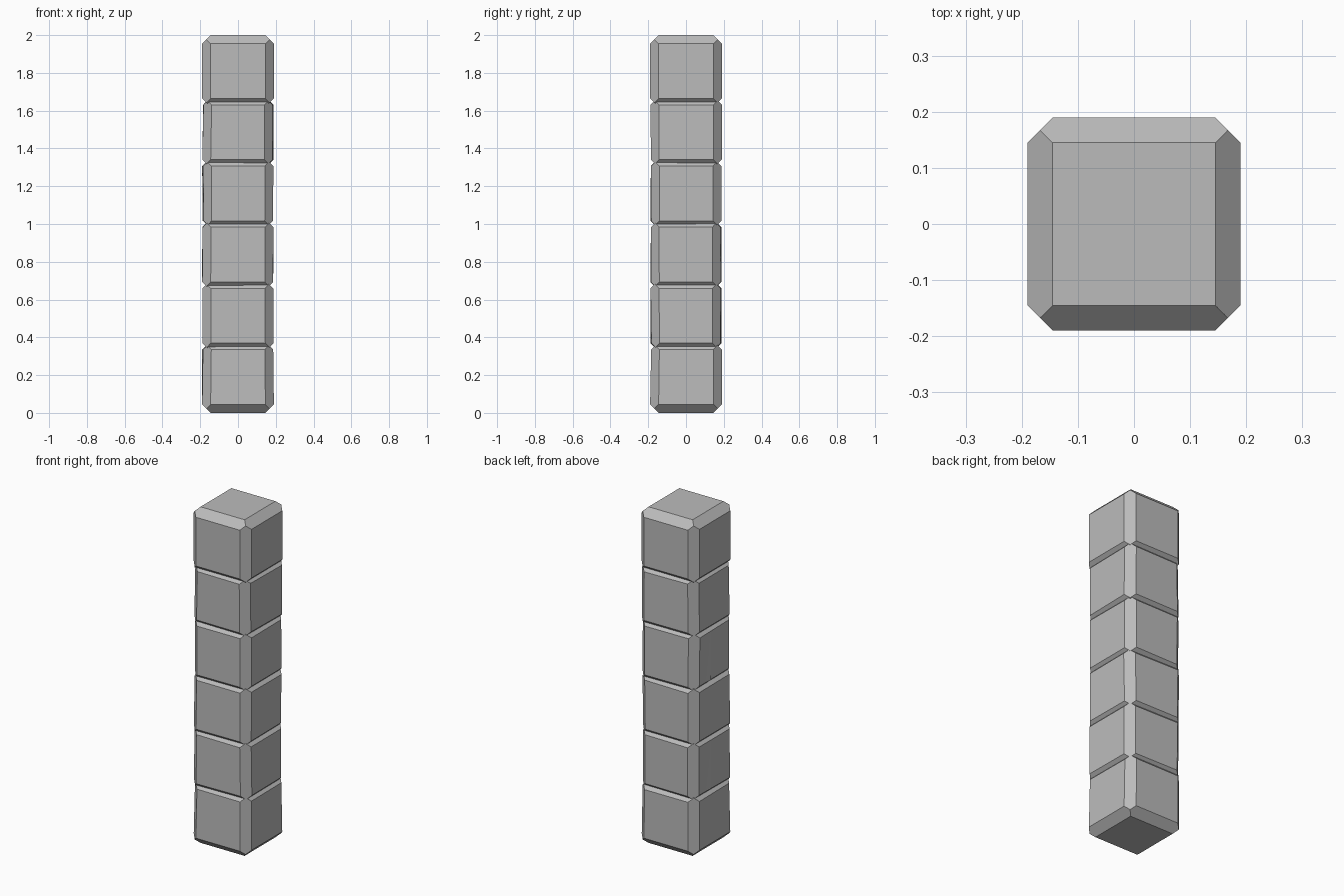
import bpy, bmesh, random
from itertools import product
from mathutils import Vector

cube = bpy.data.objects.get("Cube")
if cube:
    bpy.data.objects.remove(cube, do_unlink=True)

random.seed(4)
COUNT, SIZE, STEP = 6, 0.38, 0.324
HALF, CHAMFER = SIZE / 2, 0.045

stone = bpy.data.materials.new("grey stone")
grey = (0.5, 0.5, 0.5, 1)
stone.diffuse_color = grey
stone.use_nodes = True
stone.node_tree.nodes["Principled BSDF"].inputs["Base Color"].default_value = grey


def finish(bm, name):
    bmesh.ops.recalc_face_normals(bm, faces=bm.faces)
    mesh = bpy.data.meshes.new(name)
    bm.to_mesh(mesh)
    bm.free()
    mesh.materials.append(stone)
    obj = bpy.data.objects.new(name, mesh)
    bpy.context.collection.objects.link(obj)
    return obj


def stone_block(index):
    """Cube with flat chamfers that meet in a point, slightly worn at its corners."""
    bm = bmesh.new()
    inner, tip = HALF - CHAMFER, HALF - CHAMFER / 2
    worn = index < COUNT - 1
    for signs in product((-1, 1), repeat=3):
        # one shared wear offset per corner keeps the sides nearly flat
        wear = Vector((1, 1, 1))
        if worn:
            wear = Vector((random.uniform(0.96, 1), random.uniform(0.96, 1), 1))
            if index == 0 and signs[2] < 0:
                wear = Vector((1, 1, 1))
        corner = [Vector((tip, tip, tip))]
        for axis in range(3):
            p = Vector((inner, inner, inner))
            p[axis] = HALF
            corner.append(p)
        for p in corner:
            bm.verts.new([p[a] * signs[a] * wear[a] for a in range(3)])
    result = bmesh.ops.convex_hull(bm, input=bm.verts)
    loose = [v for v in bm.verts if not v.link_faces]
    bmesh.ops.delete(bm, geom=loose, context='VERTS')
    bmesh.ops.dissolve_limit(bm, angle_limit=0.06, verts=bm.verts, edges=bm.edges)
    bmesh.ops.translate(bm, verts=bm.verts, vec=(0, 0, index * STEP + HALF))
    return finish(bm, f"stone_block_{index + 1}")


def raised_chip(index):
    """Thin wedge standing proud of the side, ending in a vertical step."""
    bm = bmesh.new()
    low = index * STEP + CHAMFER
    profile = [(-0.18, 0.145), (-0.189, 0.035), (-0.175, 0.035), (-0.175, 0.145)]
    face = bm.faces.new([bm.verts.new((x, y, low)) for x, y in profile])
    top = bmesh.ops.extrude_face_region(bm, geom=[face])["geom"]
    verts = [v for v in top if isinstance(v, bmesh.types.BMVert)]
    bmesh.ops.translate(bm, verts=verts, vec=(0, 0, SIZE - 2 * CHAMFER))
    return finish(bm, f"raised_chip_{index + 1}")


# Stacked blocks, overlapping so that their chamfers form grooves
for i in range(COUNT):
    stone_block(i)

# Chipped sides on two of the blocks
for i in (1, 3):
    raised_chip(i)
